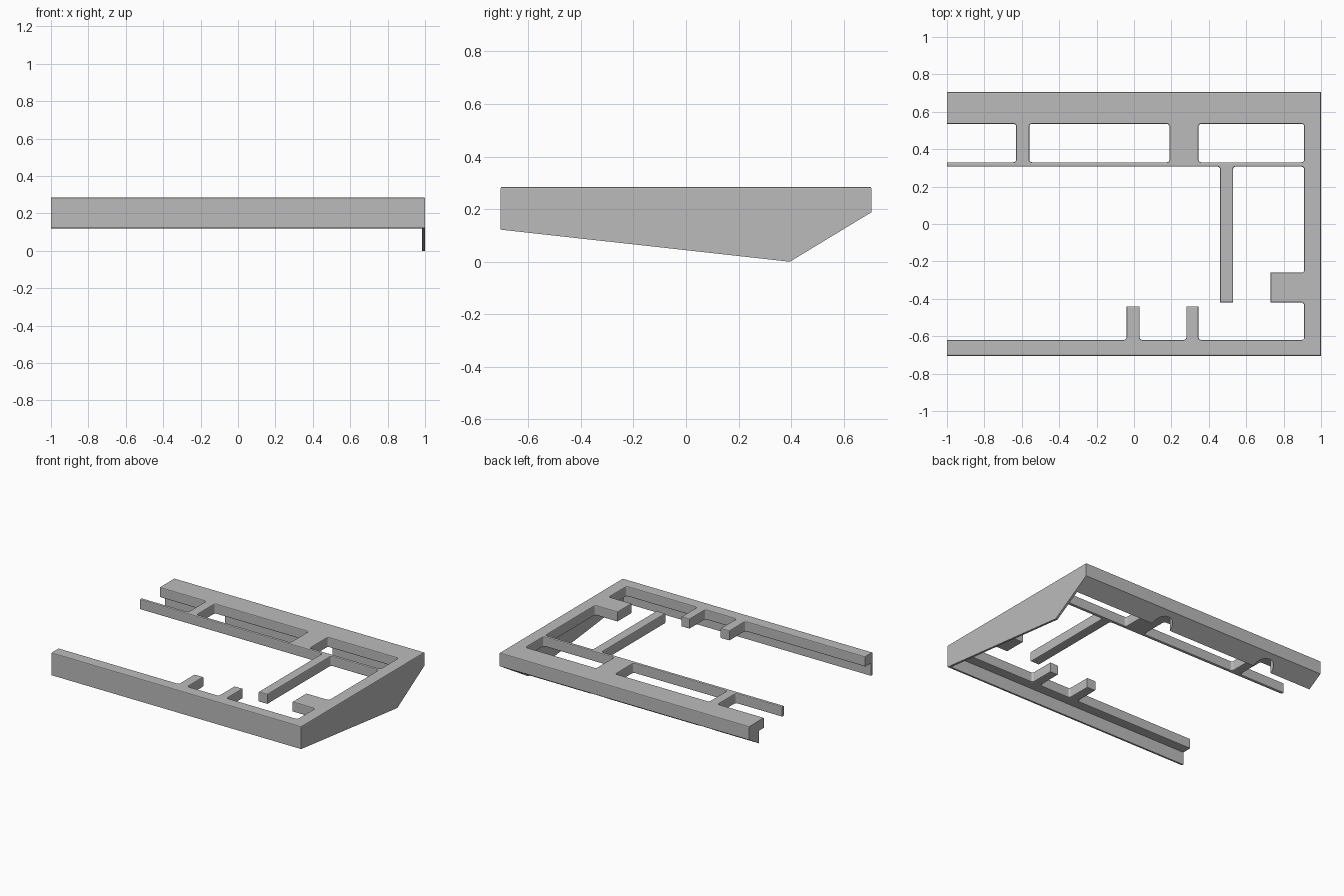
import bpy
import bmesh
from mathutils import Matrix

if "Cube" in bpy.data.objects:
    bpy.data.objects.remove(bpy.data.objects["Cube"], do_unlink=True)

TOP, UNDER, EDGE, WALL = 0.285, 0.212, 0.705, 0.016

grey = bpy.data.materials.new("mid grey")
grey.use_nodes = True
grey.diffuse_color = (0.5, 0.5, 0.5, 1)
grey.node_tree.nodes["Principled BSDF"].inputs["Base Color"].default_value = grey.diffuse_color


def finish(name, bm):
    bmesh.ops.recalc_face_normals(bm, faces=bm.faces)
    mesh = bpy.data.meshes.new(name)
    bm.to_mesh(mesh)
    bm.free()
    mesh.materials.append(grey)
    ob = bpy.data.objects.new(name, mesh)
    bpy.context.collection.objects.link(ob)
    return ob


def prism(name, profile, x0, x1):
    """Extrude a (y, z) profile along x."""
    bm = bmesh.new()
    face = bm.faces.new([bm.verts.new((x0, y, z)) for y, z in profile])
    new = bmesh.ops.extrude_face_region(bm, geom=[face])["geom"]
    verts = [v for v in new if isinstance(v, bmesh.types.BMVert)]
    bmesh.ops.translate(bm, vec=(x1 - x0, 0, 0), verts=verts)
    return finish(name, bm)


# Top frame footprint: rectangles as x0, x1, y0, y1
footprint = {
    "front_beam": (-1, 1, -EDGE, -0.62),
    "side_beam": (0.91, 1, -EDGE, EDGE),
    "back_beam": (-1, 1, 0.535, EDGE),
    "rail": (-1, 0.91, 0.307, 0.33),
    "narrow_bridge": (-0.63, -0.56, 0.33, 0.535),
    "wide_bridge": (0.19, 0.345, 0.33, 0.535),
    "long_arm": (0.46, 0.53, -0.42, 0.307),
    "side_tab": (0.73, 0.91, -0.42, -0.26),
    "front_tab_a": (-0.04, 0.03, -0.44, -0.62),
    "front_tab_b": (0.28, 0.345, -0.44, -0.62),
}


def top_frame():
    rects = [(a, b, min(c, d), max(c, d)) for a, b, c, d in footprint.values()]
    xs = sorted({v for r in rects for v in r[:2]})
    ys = sorted({v for r in rects for v in r[2:]})
    bm = bmesh.new()
    grid = {(x, y): bm.verts.new((x, y, UNDER)) for x in xs for y in ys}
    for x0, x1 in zip(xs, xs[1:]):
        for y0, y1 in zip(ys, ys[1:]):
            cx, cy = (x0 + x1) / 2, (y0 + y1) / 2
            if any(a < cx < b and c < cy < d for a, b, c, d in rects):
                bm.faces.new([grid[p] for p in ((x0, y0), (x1, y0), (x1, y1), (x0, y1))])
    bmesh.ops.delete(bm, geom=[v for v in bm.verts if not v.link_faces], context='VERTS')
    new = bmesh.ops.extrude_face_region(bm, geom=bm.faces[:])["geom"]
    verts = [v for v in new if isinstance(v, bmesh.types.BMVert)]
    bmesh.ops.translate(bm, vec=(0, 0, TOP - UNDER), verts=verts)
    bmesh.ops.recalc_face_normals(bm, faces=bm.faces)

    # Fillet the inside corners
    def upright(e):
        return abs(e.verts[0].co.z - e.verts[1].co.z) > 0.01

    inner = [e for e in bm.edges if upright(e) and e.calc_face_angle_signed(0) < -0.5]
    bmesh.ops.bevel(bm, geom=inner, offset=0.014, segments=3, profile=0.5, affect='EDGES')

    # Soften the rims, leaving the open end and wall joints crisp
    def soften(e):
        if upright(e) or e.calc_face_angle(0) < 0.5:
            return False
        a, b = (v.co for v in e.verts)
        open_end = a.x < -0.999 and b.x < -0.999
        outer = (a.x > 0.999 and b.x > 0.999) or (abs(a.y) > EDGE - 0.001 and abs(b.y) > EDGE - 0.001)
        return not open_end and not (outer and a.z < TOP - 0.01)

    bmesh.ops.bevel(bm, geom=[e for e in bm.edges if soften(e)], offset=0.006,
                    segments=2, profile=0.5, affect='EDGES')
    return finish("top_frame", bm)


top_frame()

# Skirt walls below the frame
LAP = TOP - 0.02
prism("side_wall", [(-EDGE, 0.122), (0.395, 0), (EDGE, 0.188), (EDGE, LAP), (-EDGE, LAP)],
      1 - WALL, 1)
prism("front_wall", [(-EDGE, 0.122), (WALL - EDGE, 0.12), (WALL - EDGE, LAP), (-EDGE, LAP)],
      -1, 1 - WALL)
back = prism("back_wedge", [(0.593, 0.121), (EDGE, 0.188), (EDGE, LAP), (0.593, LAP)],
             -1, 1 - WALL)

# Round notches in the wedge beneath each bridge
bm = bmesh.new()
for x in (-0.595, 0.267):
    bmesh.ops.create_cone(bm, cap_ends=True, segments=24, radius1=0.075, radius2=0.075,
                          depth=0.2, matrix=Matrix.Translation((x, 0.593, UNDER - 0.098)))
cutter = finish("notch_cutter", bm)
cutter.hide_render = True
cut = back.modifiers.new("notches", 'BOOLEAN')
cut.operation = 'DIFFERENCE'
cut.object = cutter
bpy.context.view_layer.objects.active = back
bpy.ops.object.modifier_apply(modifier=cut.name)
bpy.data.objects.remove(cutter, do_unlink=True)
